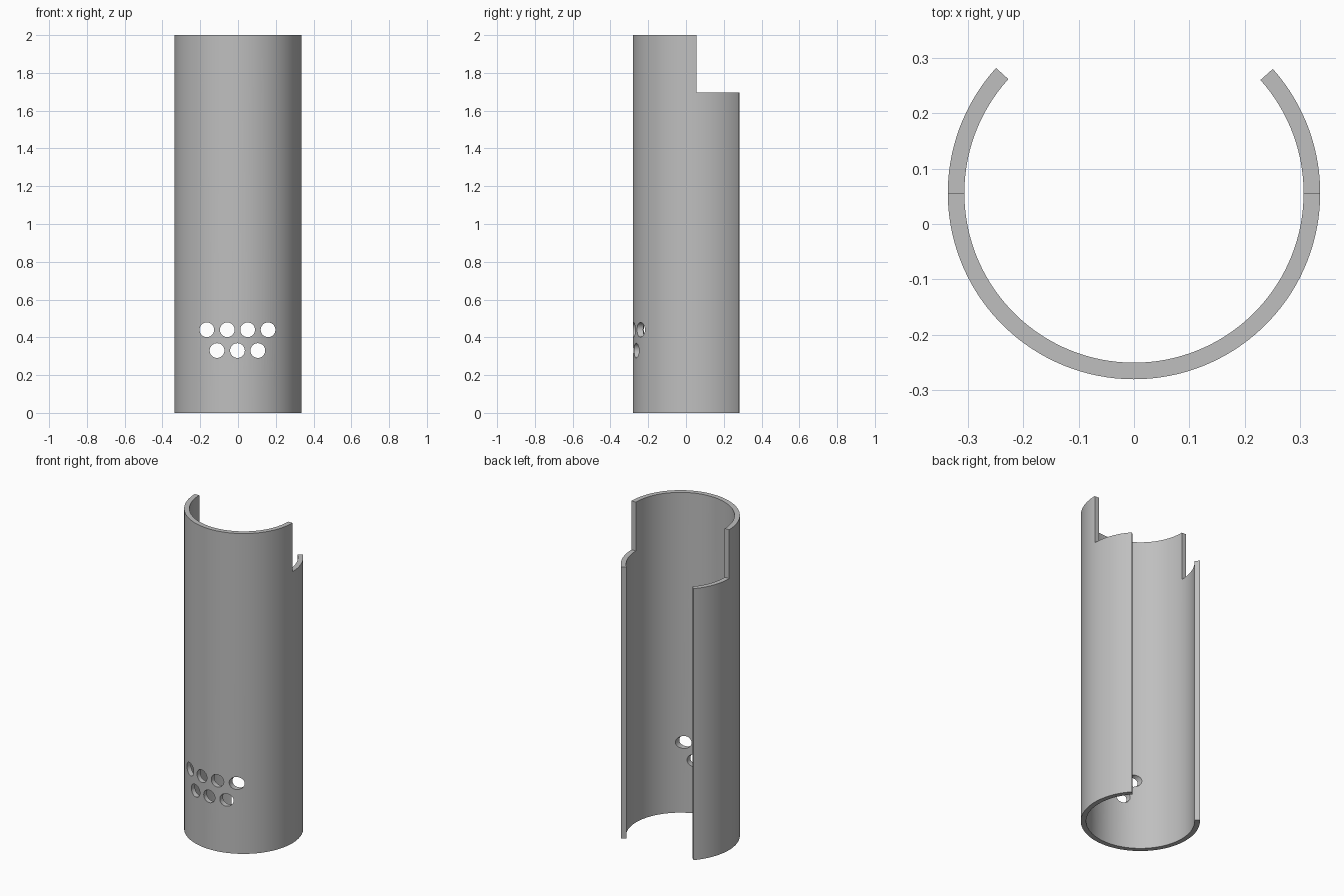
import bpy, bmesh, math
from mathutils import Matrix

if "Cube" in bpy.data.objects:
    bpy.data.objects.remove(bpy.data.objects["Cube"])

OUTER, INNER, AXIS_Y = 0.337, 0.307, 0.056
HEIGHT, STEP_Z = 2.0, 1.695
START, END = math.radians(137.8), math.radians(401.8)
SEGMENTS = 96

grey = bpy.data.materials.new("mid grey")
grey.use_nodes = True
colour = (0.52, 0.52, 0.52, 1)
grey.diffuse_color = colour
grey.node_tree.nodes["Principled BSDF"].inputs["Base Color"].default_value = colour


def make_object(name, bm):
    bmesh.ops.recalc_face_normals(bm, faces=bm.faces)
    mesh = bpy.data.meshes.new(name)
    bm.to_mesh(mesh)
    bm.free()
    mesh.materials.append(grey)
    obj = bpy.data.objects.new(name, mesh)
    bpy.context.collection.objects.link(obj)
    return obj


# Split tube: a rectangular wall section swept around an open arc
bm = bmesh.new()
rings = []
for i in range(SEGMENTS + 1):
    a = START + (END - START) * i / SEGMENTS
    rings.append([bm.verts.new((r * math.cos(a), AXIS_Y + r * math.sin(a), z))
                  for r, z in ((INNER, 0), (OUTER, 0), (OUTER, HEIGHT), (INNER, HEIGHT))])
for a, b in zip(rings, rings[1:]):
    for k in range(4):
        n = (k + 1) % 4
        bm.faces.new((a[k], a[n], b[n], b[k]))
bm.faces.new(rings[0])
bm.faces.new(rings[-1])
tube = make_object("split_tube", bm)

# Cutter for the lowered rear half of the rim
bm = bmesh.new()
bmesh.ops.create_cube(bm, size=1, matrix=Matrix.Translation((0, AXIS_Y + 0.5, STEP_Z + 0.5)))
cutters = [make_object("rim_step_cutter", bm)]

# Cutters for two staggered rows of round holes in the front wall
bm = bmesh.new()
for count, z in ((4, 0.44), (3, 0.33)):
    for i in range(count):
        x = -0.003 + 0.108 * (i - (count - 1) / 2)
        bmesh.ops.create_cone(
            bm, cap_ends=True, segments=32, radius1=0.039, radius2=0.039, depth=0.3,
            matrix=Matrix.Translation((x, -0.25, z)) @ Matrix.Rotation(math.pi / 2, 4, "X"))
cutters.append(make_object("hole_cutter", bm))

bpy.context.view_layer.objects.active = tube
for cutter in cutters:
    cutter.hide_render = True
    mod = tube.modifiers.new(cutter.name, "BOOLEAN")
    mod.operation = "DIFFERENCE"
    mod.solver = "EXACT"
    mod.object = cutter
    bpy.ops.object.modifier_apply(modifier=mod.name)
    bpy.data.objects.remove(cutter)

# Smooth curved walls with crisp rims
bpy.ops.object.select_all(action="DESELECT")
tube.select_set(True)
bpy.ops.object.shade_smooth_by_angle(angle=math.radians(30))
